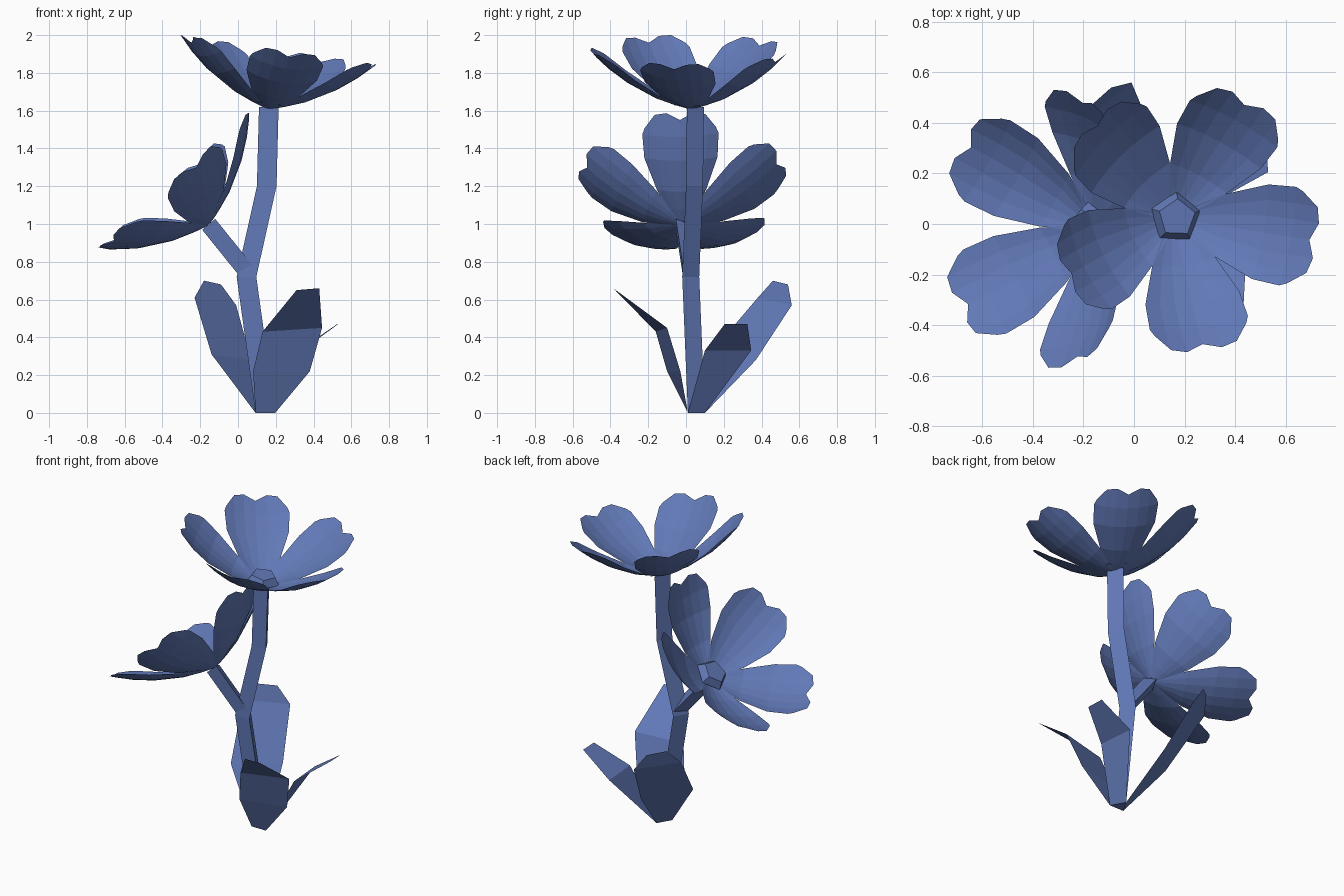
import bpy, bmesh, math
from mathutils import Matrix, Vector

if "Cube" in bpy.data.objects:
    bpy.data.objects.remove(bpy.data.objects["Cube"])

blue = bpy.data.materials.new("slate_blue")
blue.diffuse_color = (0.12, 0.19, 0.47, 1)
blue.use_nodes = True
blue.node_tree.nodes["Principled BSDF"].inputs["Base Color"].default_value = blue.diffuse_color


def make_object(name, bm):
    me = bpy.data.meshes.new(name)
    bm.to_mesh(me)
    bm.free()
    me.materials.append(blue)
    ob = bpy.data.objects.new(name, me)
    bpy.context.collection.objects.link(ob)
    return ob


def skin_rows(bm, rows, closed=False):
    """Join consecutive rows of points with quads."""
    vr = [[bm.verts.new(p) for p in row] for row in rows]
    for a, b in zip(vr, vr[1:]):
        n = len(a)
        for i in range(n if closed else n - 1):
            j = (i + 1) % n
            bm.faces.new((a[i], a[j], b[j], b[i]))
    return vr


def tube(name, path, radius):
    """Triangular stalk whose sections stay flat, one edge to the back."""
    bm = bmesh.new()
    rows = []
    for p, flat in path:
        tilt = Matrix.Rotation(math.radians(flat), 3, 'Y')
        rows.append([Vector(p) + tilt @ Vector((radius * math.cos(math.radians(a)),
                                                radius * math.sin(math.radians(a)), 0))
                     for a in (90, 210, 330)])
    vr = skin_rows(bm, rows, True)
    bm.faces.new(vr[0])
    bm.faces.new(vr[-1])
    bmesh.ops.recalc_face_normals(bm, faces=bm.faces)
    return make_object(name, bm)


# stalks
tube("main_stem", [((.145, .04, 0), 0), ((.045, .01, .72), 0),
                   ((.152, .03, 1.2), 0), ((.163, .035, 1.62), 0)], .06)
tube("side_stem", [((.045, .01, .75), -40), ((-.155, -.028, .998), -40)], .052)


# leaves: pairs of edge points growing from the three sides of the stem base
def leaf(name, rows):
    bm = bmesh.new()
    skin_rows(bm, rows)
    make_object(name, bm)


leaf("front_leaf", [((.093, .01, 0), (.197, .01, 0)),
                    ((.08, -.1, .22), (.38, -.03, .22)),
                    ((.13, -.16, .43), (.445, -.1, .45)),
                    ((.31, -.37, .65), (.43, -.385, .66))])
leaf("right_leaf", [((.197, .01, 0), (.145, .1, 0)),
                    ((.34, .1, .33), (.32, .345, .33)),
                    ((.53, .205, .47), (.525, .325, .47))])
leaf("left_leaf", [((.145, .1, 0), (.093, .01, 0)),
                   ((.07, .37, .28), (-.14, .125, .31)),
                   ((-.01, .56, .57), (-.23, .38, .61)),
                   ((-.09, .54, .68), (-.18, .46, .70))])

# petal: centre line (radius, height, half width), then the notched tip
RIBS = [(.02, .0, .03), (.09, .022, .07), (.19, .06, .128), (.34, .145, .19), (.44, .222, .198)]
TIP = [(.465, .185), (.52, .132), (.53, .07), (.505, 0)]
US = [-1, -.68, -.36, 0, .36, .68, 1]


def petal_rows():
    rows = []
    for r, z, w in RIBS:
        rows.append([(r - .1 * w * u * u, w * u, z + .2 * w * u * u) for u in US])
    half = [(r - .018 * (w / .185) ** 2, w, .222 + (r - .44) * .95 + .035 * (w / .185) ** 2)
            for r, w in TIP]
    rows.append([(x, -y, z) for x, y, z in half] + half[-2::-1])
    return rows


def flower(name, centre, tilt, spin, lower=0, size=1):
    place = (Matrix.Translation(centre) @ Matrix.Rotation(math.radians(tilt), 4, 'Y')
             @ Matrix.Rotation(math.radians(spin), 4, 'Z') @ Matrix.Scale(size, 4))
    bm = bmesh.new()
    for k in range(5):
        # each petal is turned about the axis and opened a little
        turn = (place @ Matrix.Rotation(k * math.tau / 5, 4, 'Z')
                @ Matrix.Rotation(math.radians(lower), 4, 'Y'))
        skin_rows(bm, [[turn @ Vector(p) for p in row] for row in petal_rows()])
    make_object(name + "_petals", bm)
    # raised five-sided centre
    bm = bmesh.new()
    rows = [[place @ Vector((r * math.cos(a), r * math.sin(a), z))
             for a in (math.radians(26 + 72 * k) for k in range(5))]
            for r, z in ((.103, .025), (.075, .07))]
    vr = skin_rows(bm, rows, True)
    bm.faces.new(vr[0][::-1])
    bm.faces.new(vr[1])
    bmesh.ops.recalc_face_normals(bm, faces=bm.faces)
    make_object(name + "_centre", bm)


flower("top_flower", (.16, .025, 1.612), 8.5, -10)
flower("side_flower", (-.155, -.018, 1.0), -42, -1.5, 2.5, 1.02)
